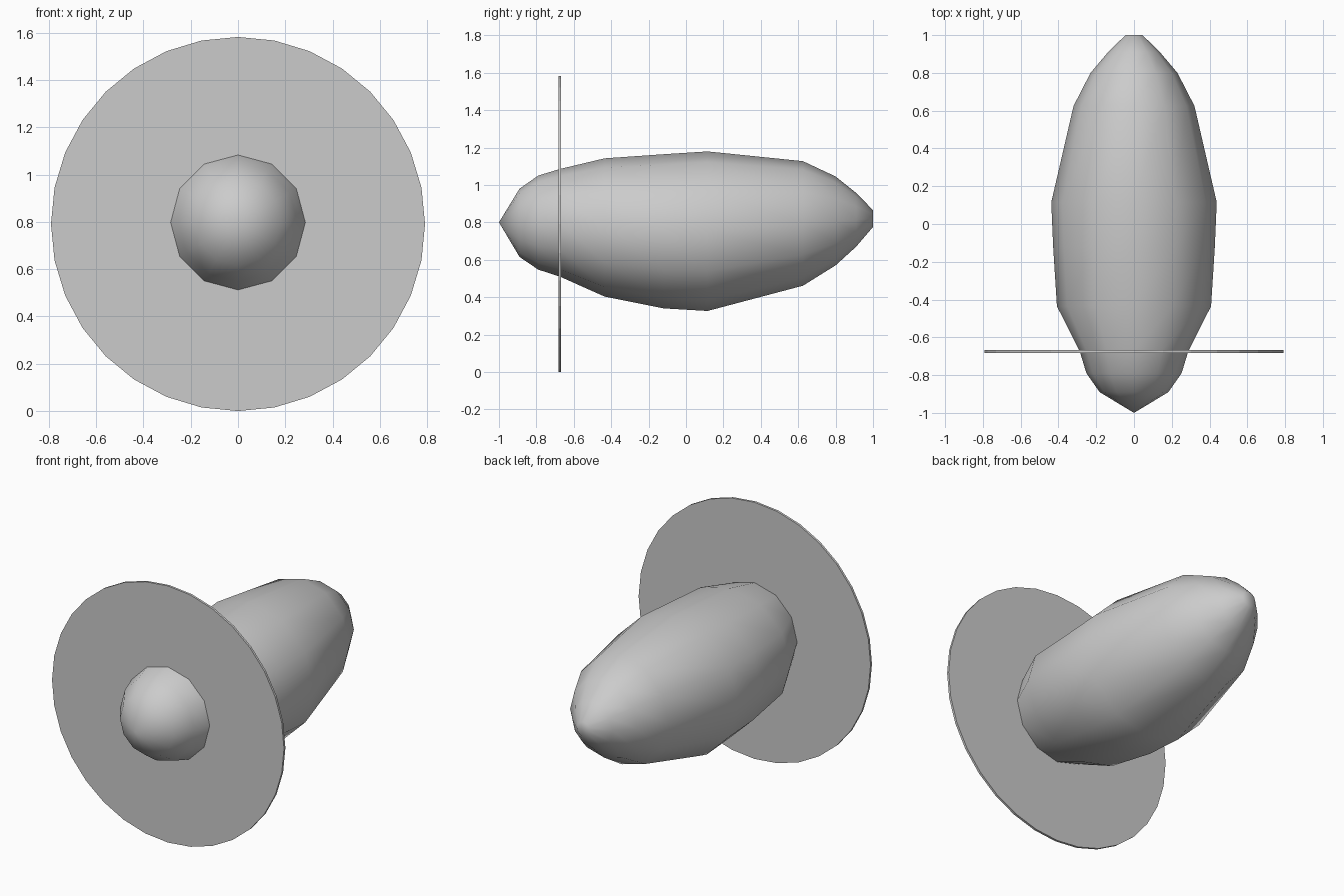
import bpy, bmesh
from math import sin, cos, pi, radians

if "Cube" in bpy.data.objects:
    bpy.data.objects.remove(bpy.data.objects["Cube"])

SIDES = 12

# Body stations along y: (y, half width, bottom z, top z)
STATIONS = [
    (-0.89, 0.182, 0.615, 0.980),
    (-0.79, 0.252, 0.547, 1.050),
    (-0.675, 0.287, 0.510, 1.085),
    (-0.435, 0.408, 0.403, 1.142),
    (-0.12, 0.428, 0.340, 1.164),
    (0.115, 0.438, 0.326, 1.179),
    (0.625, 0.320, 0.461, 1.127),
    (0.80, 0.230, 0.570, 1.045),
    (0.91, 0.137, 0.670, 0.957),
    (1.00, 0.045, 0.775, 0.865),
]


def loft_body(name, stations, tip):
    bm = bmesh.new()
    rings = []
    for y, rx, lo, hi in stations:
        mid, rz = (lo + hi) / 2, (hi - lo) / 2
        rings.append([bm.verts.new((rx * sin(2 * pi * i / SIDES), y,
                                    mid + rz * cos(2 * pi * i / SIDES)))
                      for i in range(SIDES)])
    nose = bm.verts.new(tip)
    for i in range(SIDES):
        j = (i + 1) % SIDES
        bm.faces.new((nose, rings[0][i], rings[0][j]))
        for a, b in zip(rings, rings[1:]):
            bm.faces.new((a[i], b[i], b[j], a[j]))
    bm.faces.new(rings[-1])
    bmesh.ops.recalc_face_normals(bm, faces=bm.faces)
    for f in bm.faces:
        f.smooth = True
    mesh = bpy.data.meshes.new(name)
    bm.to_mesh(mesh)
    bm.free()
    obj = bpy.data.objects.new(name, mesh)
    bpy.context.collection.objects.link(obj)
    return obj


# Smooth tapered body with pointed nose and blunt tail
loft_body("body", STATIONS, (0, -1.0, 0.80))

# Thin spinning disc around the nose
bpy.ops.mesh.primitive_cylinder_add(vertices=32, radius=0.791, depth=0.014,
                                    location=(0, -0.675, 0.791),
                                    rotation=(radians(90), 0, 0))
bpy.context.object.name = "propeller_disc"
